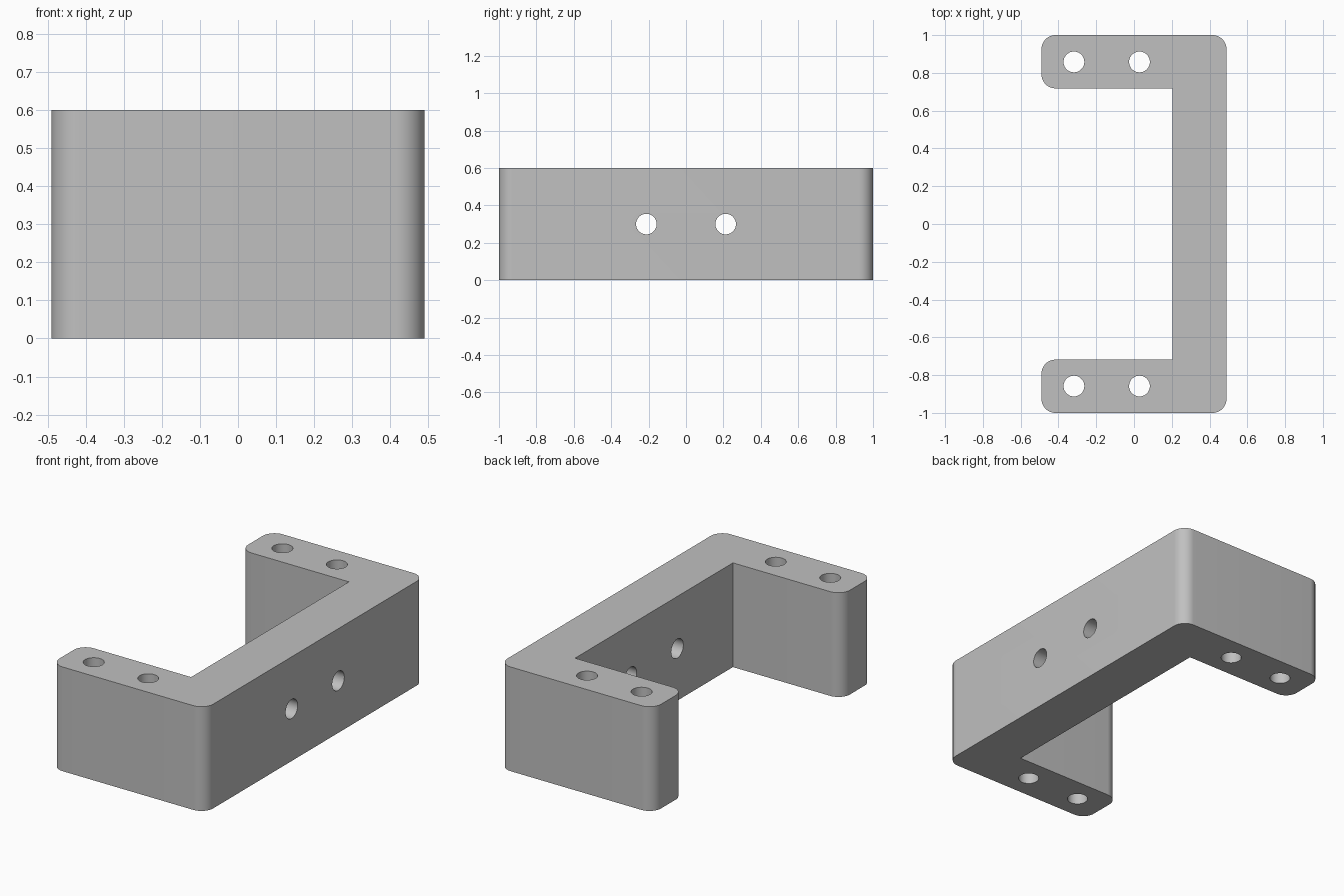
import bpy, bmesh, math
from mathutils import Matrix

if "Cube" in bpy.data.objects:
    bpy.data.objects.remove(bpy.data.objects["Cube"])

HX, HY, H = 0.49, 1.0, 0.6          # half width, half length, height
IX, IY = 0.204, 0.718               # inner corner of the U
R, HOLE_R = 0.075, 0.055            # corner rounding, hole radius
SEG = 14

grey = bpy.data.materials.new("plain grey")
grey.diffuse_color = (0.53, 0.53, 0.53, 1)
grey.use_nodes = True
grey.node_tree.nodes["Principled BSDF"].inputs["Base Color"].default_value = grey.diffuse_color


def make_object(name, bm):
    bmesh.ops.recalc_face_normals(bm, faces=bm.faces[:])
    mesh = bpy.data.meshes.new(name)
    bm.to_mesh(mesh)
    bm.free()
    mesh.materials.append(grey)
    obj = bpy.data.objects.new(name, mesh)
    bpy.context.collection.objects.link(obj)
    return obj


def rounded(cx, cy, start):
    """Quarter arc, counter-clockwise, around a corner centre."""
    return [(cx + R * math.cos(start + i / SEG * math.pi / 2),
             cy + R * math.sin(start + i / SEG * math.pi / 2))
            for i in range(SEG + 1)]


# U-shaped bracket: half outline, mirrored in y, extruded upwards
half = [(IX, IY)]
half += rounded(-HX + R, IY + R, math.pi)[::1][::-1]
half += rounded(-HX + R, HY - R, math.pi / 2)[::-1]
half += rounded(HX - R, HY - R, 0)[::-1]
outline = half + [(x, -y) for x, y in reversed(half)]

bm = bmesh.new()
base = bm.faces.new([bm.verts.new((x, y, 0)) for x, y in outline])
top = bmesh.ops.extrude_face_region(bm, geom=[base])["geom"]
bmesh.ops.translate(bm, vec=(0, 0, H),
                    verts=[v for v in top if isinstance(v, bmesh.types.BMVert)])
bracket = make_object("bracket", bm)


# Screw holes: two through each arm, two through the back plate
def add_cylinder(bm, loc, depth, rot=Matrix.Identity(4)):
    bmesh.ops.create_cone(bm, cap_ends=True, segments=48, radius1=HOLE_R,
                          radius2=HOLE_R, depth=depth,
                          matrix=Matrix.Translation(loc) @ rot)


bm = bmesh.new()
for side in (-1, 1):
    for x in (-0.318, 0.029):
        add_cylinder(bm, (x, side * 0.858, H / 2), H + 0.2)
    add_cylinder(bm, ((IX + HX) / 2, side * 0.212, H / 2), 0.5,
                 Matrix.Rotation(math.pi / 2, 4, 'Y'))
cutter = make_object("hole_cutter", bm)
cutter.hide_render = True

mod = bracket.modifiers.new("holes", 'BOOLEAN')
mod.operation = 'DIFFERENCE'
mod.solver = 'EXACT'
mod.object = cutter

# Bake the holes and drop the cutter
bpy.context.view_layer.update()
deps = bpy.context.evaluated_depsgraph_get()
baked = bpy.data.meshes.new_from_object(bracket.evaluated_get(deps))
bracket.modifiers.clear()
bracket.data = baked
bpy.data.objects.remove(cutter)

# Smooth rounded corners and hole walls, crisp edges elsewhere
bpy.ops.object.select_all(action='DESELECT')
bracket.select_set(True)
bpy.context.view_layer.objects.active = bracket
bpy.ops.object.shade_smooth_by_angle(angle=math.radians(30))
